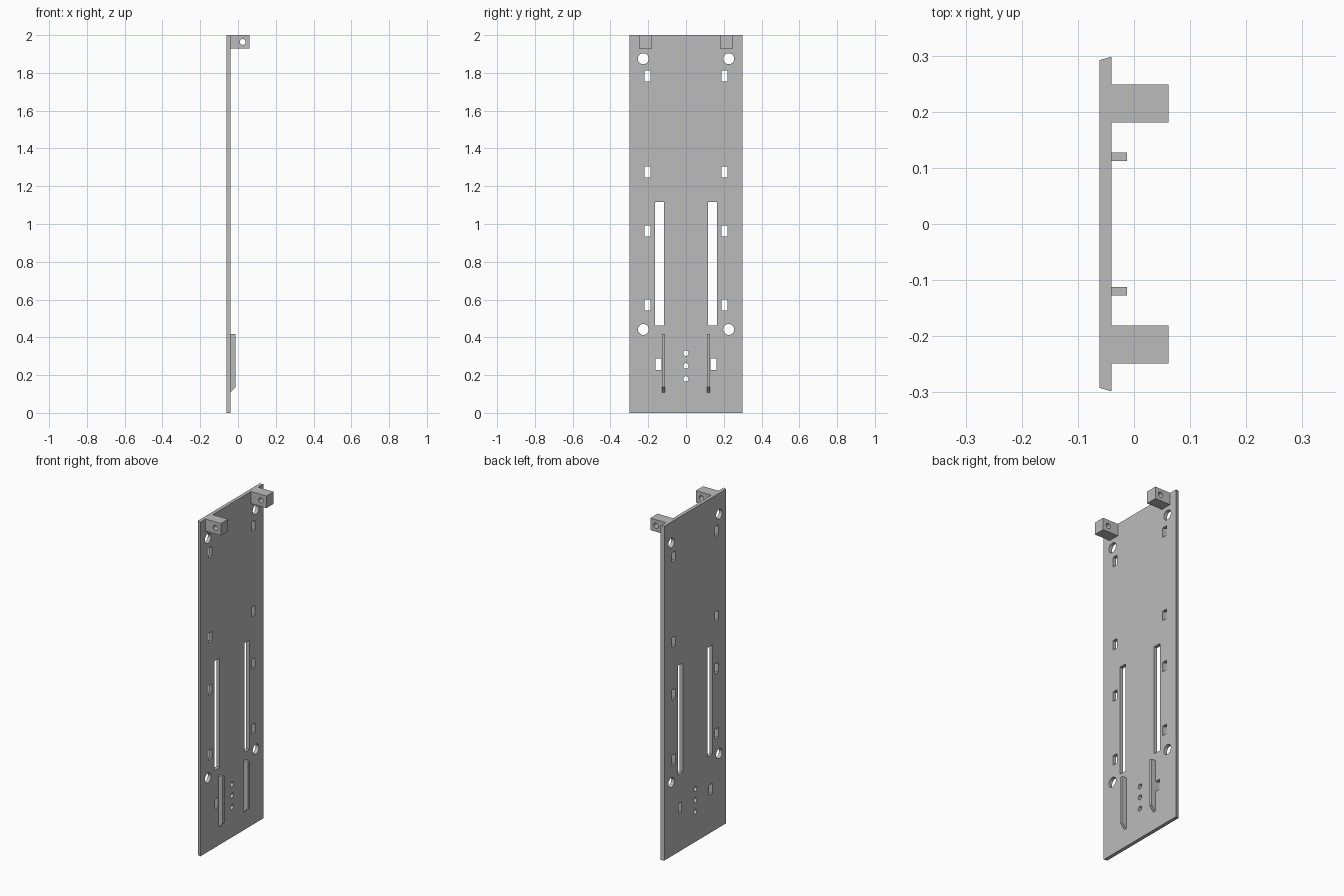
import bpy, bmesh, math
from mathutils import Matrix, Vector

if "Cube" in bpy.data.objects:
    bpy.data.objects.remove(bpy.data.objects["Cube"])

grey = bpy.data.materials.new("plain_grey")
grey.diffuse_color = (0.5, 0.5, 0.5, 1)
grey.use_nodes = True
grey.node_tree.nodes["Principled BSDF"].inputs["Base Color"].default_value = grey.diffuse_color

X0, X1, X2 = -0.0615, -0.0405, 0.0615   # plate back, plate front, bracket tip


def finish(bm, name):
    bmesh.ops.recalc_face_normals(bm, faces=bm.faces[:])
    me = bpy.data.meshes.new(name)
    bm.to_mesh(me)
    bm.free()
    ob = bpy.data.objects.new(name, me)
    me.materials.append(grey)
    bpy.context.collection.objects.link(ob)
    return ob


def prism(name, profile, offset):
    """Extrude a closed 3D profile along an offset vector."""
    bm = bmesh.new()
    f = bm.faces.new([bm.verts.new(p) for p in profile])
    ext = bmesh.ops.extrude_face_region(bm, geom=[f])
    bmesh.ops.translate(bm, vec=offset,
                        verts=[v for v in ext["geom"] if isinstance(v, bmesh.types.BMVert)])
    return finish(bm, name)


def add_box(bm, lo, hi):
    lo, hi = Vector(lo), Vector(hi)
    m = Matrix.Translation((lo + hi) / 2) @ Matrix.Diagonal((*(hi - lo), 1))
    bmesh.ops.create_cube(bm, size=1, matrix=m)


def add_cyl(bm, centre, r, depth, axis):
    rot = Matrix.Rotation(math.pi / 2, 4, axis)
    bmesh.ops.create_cone(bm, cap_ends=True, segments=32, radius1=r, radius2=r,
                          depth=depth, matrix=Matrix.Translation(centre) @ rot)


def cut(ob, bm):
    cutter = finish(bm, "cutter")
    cutter.hide_render = True
    mod = ob.modifiers.new("holes", "BOOLEAN")
    mod.operation, mod.solver, mod.object = "DIFFERENCE", "EXACT", cutter
    bpy.ops.object.select_all(action="DESELECT")
    bpy.context.view_layer.objects.active = ob
    ob.select_set(True)
    bpy.ops.object.modifier_apply(modifier=mod.name)
    bpy.data.objects.remove(cutter)
    bpy.ops.object.shade_smooth_by_angle(angle=math.radians(30))


# Back plate with slightly slanted long edges
plate = prism("back_plate", [(X0, -0.292, 0), (X1, -0.298, 0), (X1, 0.298, 0), (X0, 0.292, 0)],
              (0, 0, 2))

# Plate openings: (y inner, y outer, z low, z high), mirrored left and right
windows = [(0.188, 0.22, z - 0.029, z + 0.029) for z in (0.572, 0.962, 1.275, 1.784)]
windows += [(0.117, 0.165, 0.463, 1.117), (0.129, 0.161, 0.228, 0.289)]
holes = bmesh.new()
for s in (-1, 1):
    for y0, y1, z0, z1 in windows:
        a, b = sorted((s * y0, s * y1))
        add_box(holes, (X0 - 0.02, a, z0), (X1 + 0.02, b, z1))
    for z in (0.442, 1.875):
        add_cyl(holes, (X0, s * 0.226, z), 0.029, 0.1, "Y")
for z in (0.18, 0.249, 0.316):
    add_cyl(holes, (X0, 0, z), 0.0145, 0.1, "Y")
cut(plate, holes)

for s, side in ((-1, "left"), (1, "right")):
    # Hinge block with a cross hole
    block = prism(side + "_hinge_block",
                  [(X1, s * 0.181, 1.928), (X2, s * 0.181, 1.928),
                   (X2, s * 0.181, 2), (X1, s * 0.181, 2)], (0, s * 0.068, 0))
    pin = bmesh.new()
    add_cyl(pin, (0.025, s * 0.215, 1.964), 0.0155, 0.2, "X")
    cut(block, pin)
    # Guide rib with a chamfered lower end
    prism(side + "_guide_rib",
          [(X1, s * 0.112, 0.108), (-0.0125, s * 0.112, 0.136),
           (-0.0125, s * 0.112, 0.418), (X1, s * 0.112, 0.418)], (0, s * 0.0155, 0))
